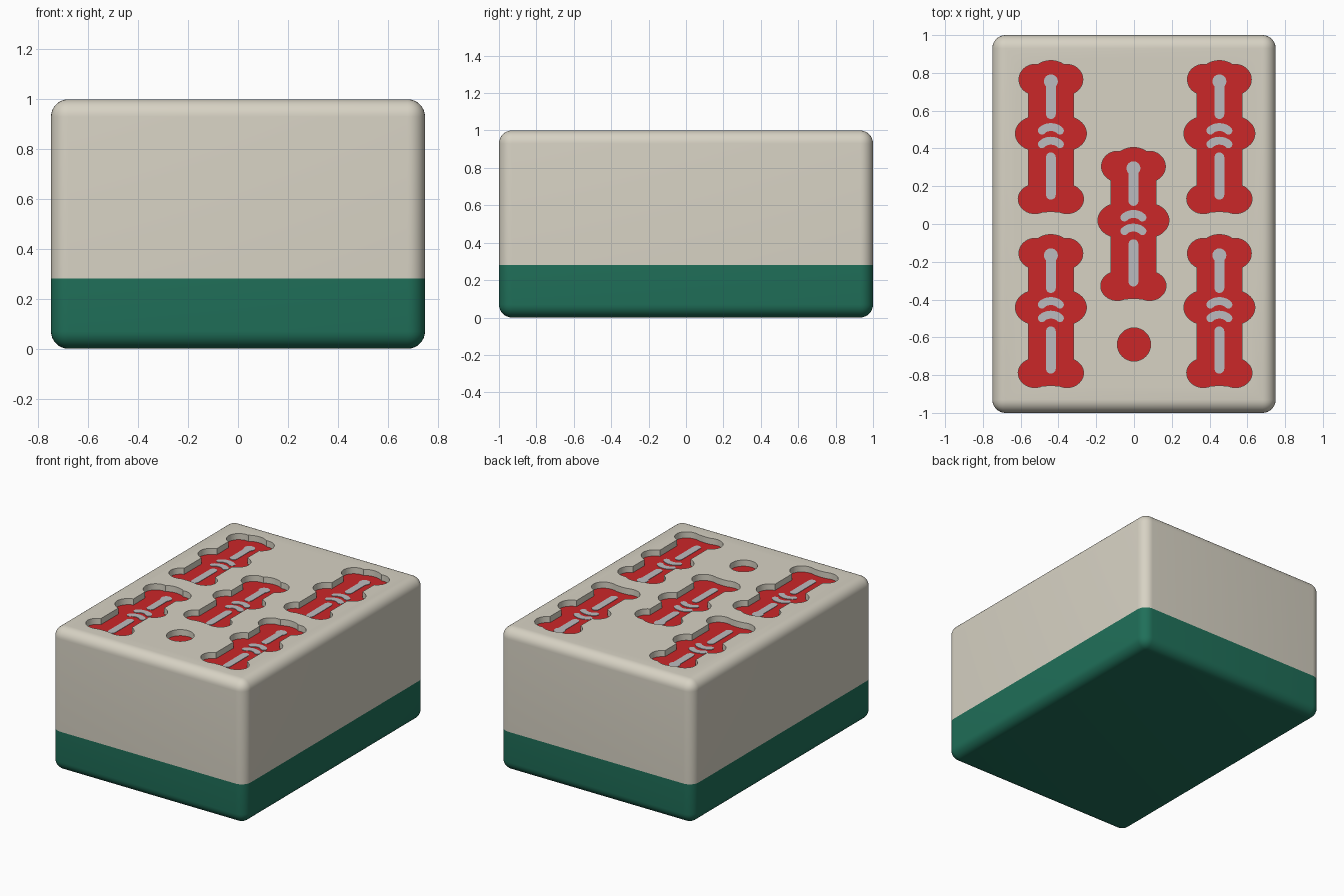
import bpy, bmesh
from math import sin, cos, radians, atan2, pi
from mathutils import Vector

if "Cube" in bpy.data.objects:
    bpy.data.objects.remove(bpy.data.objects["Cube"])

FLOOR = 0.957          # engraving floor height
SPLIT = 0.282          # seam between base and upper block


def material(name, rgb):
    m = bpy.data.materials.new(name)
    m.diffuse_color = (*rgb, 1)
    m.use_nodes = True
    m.node_tree.nodes["Principled BSDF"].inputs["Base Color"].default_value = m.diffuse_color
    return m


ivory = material("ivory", (0.68, 0.645, 0.55))
green = material("green", (0.014, 0.16, 0.10))
red = material("red", (0.60, 0.02, 0.022))
silver = material("silver", (0.50, 0.50, 0.52))


def finish(bm, name, mats):
    bmesh.ops.recalc_face_normals(bm, faces=bm.faces)
    me = bpy.data.meshes.new(name)
    bm.to_mesh(me)
    bm.free()
    for m in mats:
        me.materials.append(m)
    ob = bpy.data.objects.new(name, me)
    bpy.context.collection.objects.link(ob)
    return ob


def smooth(ob):
    bpy.ops.object.select_all(action='DESELECT')
    ob.select_set(True)
    bpy.context.view_layer.objects.active = ob
    bpy.ops.object.shade_smooth_by_angle(angle=radians(30))


def block_half(name, keep_upper, mats):
    """Rounded block, cut at the seam and capped."""
    bm = bmesh.new()
    bmesh.ops.create_cube(bm, size=1)
    for v in bm.verts:
        v.co = (v.co.x * 1.5, v.co.y * 2, v.co.z + 0.5)
    bmesh.ops.bevel(bm, geom=bm.edges[:], offset=0.07, segments=8,
                    profile=0.5, affect='EDGES')
    cut = bmesh.ops.bisect_plane(
        bm, geom=bm.verts[:] + bm.edges[:] + bm.faces[:],
        plane_co=(0, 0, SPLIT), plane_no=(0, 0, 1),
        clear_inner=keep_upper, clear_outer=not keep_upper)
    rim = [e for e in cut['geom_cut'] if isinstance(e, bmesh.types.BMEdge)]
    bmesh.ops.contextual_create(bm, geom=rim)
    return finish(bm, name, mats)


def prism(bm, outline, origin, z0, z1, floor_index=0):
    """Extrude a flat outline between two heights."""
    ox, oy = origin
    low = [bm.verts.new((x + ox, y + oy, z0)) for x, y in outline]
    top = [bm.verts.new((x + ox, y + oy, z1)) for x, y in outline]
    bm.faces.new(low[::-1]).material_index = floor_index
    bm.faces.new(top)
    n = len(low)
    for i in range(n):
        j = (i + 1) % n
        bm.faces.new((low[i], low[j], top[j], top[i]))


def arc(cx, cy, rx, ry, a0, a1, n=14):
    angles = [radians(a0 + (a1 - a0) * i / n) for i in range(n + 1)]
    return [(cx + rx * cos(a), cy + ry * sin(a)) for a in angles]


def stroke(path, r):
    """Outline of a round-ended line of half-width r."""
    p = [Vector(q) for q in path]
    left, right = [], []
    for i, q in enumerate(p):
        d = (p[min(i + 1, len(p) - 1)] - p[max(i - 1, 0)]).normalized()
        side = Vector((-d.y, d.x)) * r
        left.append(tuple(q + side))
        right.append(tuple(q - side))
    d0, d1 = p[1] - p[0], p[-1] - p[-2]
    t0, t1 = (atan2(d.y, d.x) * 180 / pi for d in (d0, d1))
    end = arc(*p[-1], r, r, t1 - 90, t1 + 90)
    start = arc(*p[0], r, r, t0 + 90, t0 + 270)
    return right[1:-1] + end + left[1:-1][::-1] + start


# bamboo outline: right half from crown to foot, then mirrored
half = (arc(0, 0.79, 0.10, 0.075, 90, 49, 6)
        + arc(0.085, 0.765, 0.084, 0.08, 101, -66, 20)
        + arc(0.08, 0.479, 0.108, 0.09, 69, -69, 18)
        + arc(0.085, 0.132, 0.088, 0.077, 67, -117, 20)
        + [(0, 0.066)])
bamboo = half + [(-x, y) for x, y in half[-2:0:-1]]

# pale detail lines inside each bamboo
details = [
    stroke([(0, 0.755), (0, 0.582)], 0.026),
    arc(0, 0.755, 0.037, 0.037, 0, 345, 23),
    stroke(arc(0, 0.476, 0.055, 0.037, 150, 30, 10), 0.021),
    stroke(arc(0, 0.404, 0.055, 0.037, 150, 30, 10), 0.021),
    stroke([(0, 0.353), (0, 0.155)], 0.026),
]

spots = [(-0.44, 0), (0.452, 0), (-0.003, -0.46),
         (-0.44, -0.921), (0.452, -0.921)]

# two-part block
base = block_half("green_base", False, [green])
upper = block_half("ivory_block", True, [ivory, red])

# engraving cutter with red floors
bm = bmesh.new()
for spot in spots:
    prism(bm, bamboo, spot, FLOOR, 1.1, 1)
prism(bm, arc(0, -0.638, 0.088, 0.088, 0, 352.5, 47), (0, 0), FLOOR, 1.1, 1)
cutter = finish(bm, "engraving_cutter", [ivory, red])
cutter.hide_render = True

mod = upper.modifiers.new("engrave", 'BOOLEAN')
mod.operation = 'DIFFERENCE'
mod.solver = 'EXACT'
mod.object = cutter
bpy.context.view_layer.objects.active = upper
bpy.ops.object.modifier_apply(modifier=mod.name)
bpy.data.objects.remove(cutter)

# raised pale lines
bm = bmesh.new()
for spot in spots:
    for outline in details:
        prism(bm, outline, spot, FLOOR - 0.002, FLOOR + 0.003)
lines = finish(bm, "detail_lines", [silver])

for ob in (base, upper, lines):
    smooth(ob)
